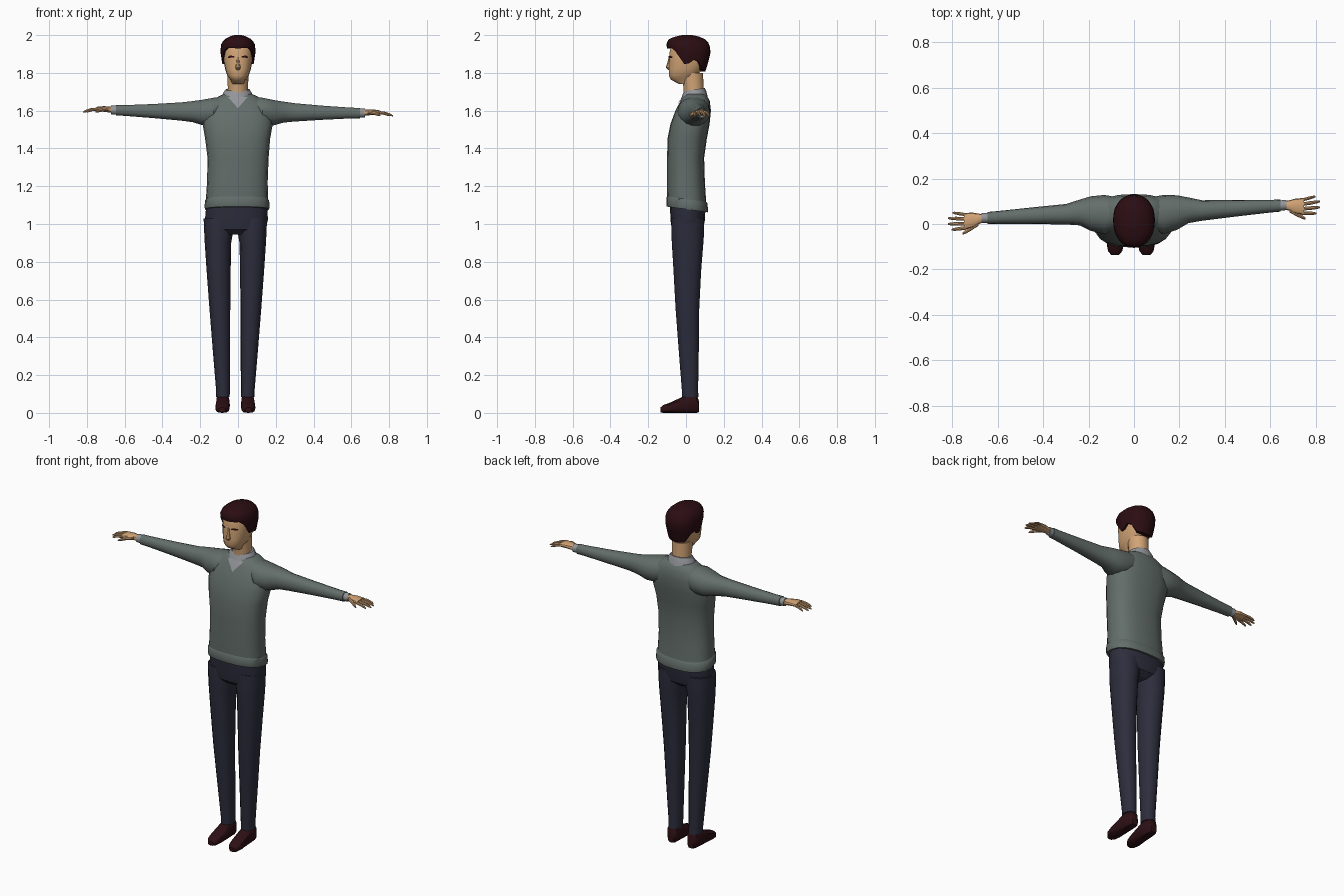
import bpy, bmesh, math
from mathutils import Vector
from mathutils.bvhtree import BVHTree

cube = bpy.data.objects.get("Cube")
if cube:
    bpy.data.objects.remove(cube, do_unlink=True)


def material(name, r, g, b):
    mat = bpy.data.materials.new(name)
    mat.use_nodes = True
    mat.diffuse_color = (r, g, b, 1)
    mat.node_tree.nodes["Principled BSDF"].inputs["Base Color"].default_value = (r, g, b, 1)
    return mat


WOOL = material("grey green wool", .125, .155, .143)
CLOTH = material("dark navy cloth", .026, .026, .046)
SKIN = material("skin", .64, .37, .18)
HAIR = material("dark brown hair", .024, .004, .006)
LEATHER = material("dark brown leather", .026, .005, .007)
SHIRT = material("light grey shirt", .29, .30, .32)


def finish(name, bm, mat, angle=35):
    """Turn a bmesh into a shaded object with one colour."""
    bmesh.ops.recalc_face_normals(bm, faces=bm.faces)
    mesh = bpy.data.meshes.new(name)
    bm.to_mesh(mesh)
    bm.free()
    mesh.materials.append(mat)
    obj = bpy.data.objects.new(name, mesh)
    bpy.context.collection.objects.link(obj)
    bpy.ops.object.select_all(action='DESELECT')
    obj.select_set(True)
    bpy.context.view_layer.objects.active = obj
    bpy.ops.object.shade_smooth_by_angle(angle=math.radians(angle))
    return obj


def soft(value, power):
    return math.copysign(abs(value) ** (2 / power), value)


def skin_rows(bm, rows):
    """Bridge equal rows of points and cap both ends."""
    rows = [[bm.verts.new(p) for p in row] for row in rows]
    for low, high in zip(rows, rows[1:]):
        for i in range(len(low)):
            j = (i + 1) % len(low)
            bm.faces.new((low[i], low[j], high[j], high[i]))
    bm.faces.new(rows[0])
    bm.faces.new(rows[-1])


def loft(name, sections, axis, mat, power=2.3, sides=16, warp=None):
    """Sections are (position on axis, u low, u high, v low, v high)."""
    bm = bmesh.new()
    rows = []
    for t, u0, u1, v0, v1 in sections:
        row = []
        for i in range(sides):
            a = math.tau * i / sides
            u = (u0 + u1) / 2 + (u1 - u0) / 2 * soft(math.cos(a), power)
            v = (v0 + v1) / 2 + (v1 - v0) / 2 * soft(math.sin(a), power)
            p = Vector({'x': (t, u, v), 'y': (u, t, v), 'z': (u, v, t)}[axis])
            row.append(warp(p) if warp else p)
        rows.append(row)
    skin_rows(bm, rows)
    return finish(name, bm, mat)


def decal(name, corners, target, mat):
    """Thin patch laid on the front of a part."""
    mesh = target.data
    tree = BVHTree.FromPolygons([v.co for v in mesh.vertices],
                                [list(p.vertices) for p in mesh.polygons])
    bm = bmesh.new()
    bm.faces.new([bm.verts.new((x, -1, z)) for x, z in corners])
    bmesh.ops.subdivide_edges(bm, edges=bm.edges[:], cuts=5, use_grid_fill=True)
    for v in bm.verts:
        hit = tree.ray_cast(v.co, Vector((0, 1, 0)))[0]
        v.co.y = (hit.y if hit else 0) - .005
    return finish(name, bm, mat)


def lookup(table, t):
    """Linear interpolation of the row values by the first column."""
    for a, b in zip(table, table[1:]):
        if t <= b[0]:
            f = max(0, (t - a[0]) / (b[0] - a[0]))
            return [p + (q - p) * f for p, q in zip(a[1:], b[1:])]
    return table[-1][1:]


# Sweater body with a hem that drops at the back
def hem_drop(p):
    if p.z < 1.15:
        p.z -= .14 * p.y
    return p


sweater = loft("sweater_body", [
    (1.08, -.172, .162, -.098, .112), (1.13, -.17, .16, -.1, .107),
    (1.22, -.164, .157, -.1, .1), (1.35, -.161, .162, -.1, .096),
    (1.45, -.174, .17, -.098, .11), (1.53, -.187, .184, -.082, .125),
    (1.6, -.175, .175, -.056, .132), (1.65, -.14, .14, -.03, .126),
    (1.677, -.1, .1, -.014, .112), (1.69, -.07, .07, 0, .098)],
    'z', WOOL, 2.5, 20, hem_drop)
loft("sweater_hem", [(1.078, -.174, .164, -.102, .116), (1.09, -.177, .167, -.104, .117),
                     (1.125, -.175, .165, -.104, .113), (1.134, -.168, .158, -.099, .106)],
     'z', WOOL, 2.5, 20, hem_drop)
decal("shirt_front", [(-.053, 1.672), (0, 1.613), (.05, 1.672)], sweater, SHIRT)


# Shirt collar, higher at the back
def collar_tilt(p):
    p.z += .15 * (p.y - .045)
    return p


loft("shirt_collar", [(1.662, -.092, .085, -.03, .115), (1.695, -.078, .072, -.018, .107),
                      (1.712, -.066, .062, -.01, .1)], 'z', SHIRT, 2, 16, collar_tilt)

# Neck, head and nose
loft("neck", [(1.66, -.058, .056, -.012, .098), (1.72, -.054, .053, -.014, .094),
              (1.8, -.056, .056, -.03, .092)], 'z', SKIN, 2, 14)
head = loft("head", [
    (1.742, -.03, .03, -.04, .03), (1.765, -.04, .04, -.082, .04),
    (1.785, -.057, .057, -.092, .06), (1.82, -.068, .068, -.092, .09),
    (1.86, -.076, .076, -.09, .112), (1.91, -.079, .079, -.088, .118),
    (1.95, -.072, .072, -.078, .108), (1.98, -.045, .045, -.05, .075)],
    'z', SKIN, 2.4, 18)
loft("nose", [(1.815, -.01, .01, -.094, -.07), (1.828, -.015, .015, -.107, -.07),
              (1.85, -.01, .01, -.1, -.07), (1.885, -.006, .006, -.091, -.07)],
     'z', SKIN, 2, 8)
for side, label in ((-1, "right"), (1, "left")):
    decal(label + "_eye", [(side * .018, 1.882), (side * .02, 1.888), (side * .04, 1.893),
                           (side * .054, 1.885), (side * .052, 1.879)], head, HAIR)

# Hair cap: the hairline height depends on the angle from the front
hair_shape = [(1.8, .078, -.075, .1), (1.86, .085, -.085, .119), (1.91, .093, -.096, .13),
              (1.95, .09, -.104, .125), (1.975, .075, -.095, .108),
              (1.99, .052, -.068, .08), (2, .02, -.02, .035)]
hairline = [(0, 1.93), (42, 1.932), (58, 1.905), (72, 1.85), (86, 1.842),
            (100, 1.872), (115, 1.862), (140, 1.815), (180, 1.808)]


def hair_point(angle, step, inset=1.0):
    off = abs((math.degrees(angle) + 180) % 360 - 180)
    base = lookup(hairline, off)[0]
    z = base + (2 - base) * step
    rx, front, back = lookup(hair_shape, z)
    x = rx * soft(math.sin(angle), 2.2) * inset
    y = (front + back) / 2 - (back - front) / 2 * soft(math.cos(angle), 2.2) * inset
    return (x, y, z)


angles = [math.tau * i / 28 for i in range(28)]
bm = bmesh.new()
skin_rows(bm, [[hair_point(a, 0, .75) for a in angles]] +
          [[hair_point(a, 1 - (1 - k / 8) ** 1.6) for a in angles] for k in range(9)])
finish("hair", bm, HAIR)

# Trouser seat
loft("trouser_seat", [(.945, -.1, .08, -.05, .06), (.97, -.165, .145, -.075, .09),
                      (1.02, -.175, .158, -.082, .1), (1.1, -.168, .156, -.085, .104)],
     'z', CLOTH, 2.4, 16)

for side, label in ((-1, "right"), (1, "left")):
    # Trouser leg and shoe, modelled outward from the body's middle line
    def leg_place(p):
        return Vector((side * p.x - .014, p.y, p.z))

    loft(label + "_trouser_leg", [
        (.085, .03, .102, -.022, .066), (.12, .029, .102, -.022, .064),
        (.35, .028, .121, -.04, .068), (.55, .027, .137, -.055, .07),
        (.75, .025, .152, -.066, .08), (.9, .022, .162, -.075, .092),
        (.96, .012, .165, -.078, .096), (1.03, .01, .168, -.075, .095)],
        'z', CLOTH, 2.2, 12, leg_place)
    loft(label + "_shoe", [
        (.07, .045, .085, .005, .06), (.055, .033, .098, 0, .1), (.01, .03, .102, 0, .1),
        (-.04, .029, .105, 0, .075), (-.09, .031, .106, 0, .052),
        (-.12, .038, .1, 0, .042), (-.136, .052, .087, .003, .028)],
        'y', LEATHER, 2.8, 12, leg_place)

    # The left arm reaches slightly further back and lower than the right
    def arm_place(p):
        reach = max(0, p.x - .15) if side > 0 else 0
        return Vector((side * p.x, p.y + .11 * reach, p.z - .03 * reach))

    loft(label + "_sleeve", [
        (.06, -.01, .115, 1.55, 1.675), (.13, -.045, .128, 1.52, 1.67),
        (.19, -.03, .122, 1.522, 1.659), (.24, -.006, .107, 1.538, 1.652),
        (.3, -.002, .088, 1.546, 1.645), (.45, 0, .073, 1.56, 1.636),
        (.6, .001, .057, 1.572, 1.63), (.645, 0, .053, 1.574, 1.63)],
        'x', WOOL, 2.2, 14, arm_place)
    loft(label + "_cuff", [(.62, .004, .05, 1.578, 1.627), (.672, .004, .049, 1.58, 1.627)],
         'x', SHIRT, 2, 12, arm_place)
    loft(label + "_palm", [
        (.65, .008, .044, 1.587, 1.62), (.68, .002, .045, 1.59, 1.622),
        (.71, -.015, .05, 1.594, 1.624), (.75, -.026, .049, 1.598, 1.62)],
        'x', SKIN, 2.3, 12, arm_place)

    # Fingers and thumb: start, tip and thickness
    digits = [("little", (.74, .041), (.8, .05), .007), ("ring", (.74, .022), (.82, .026), .008),
              ("middle", (.74, .002), (.82, 0), .008), ("index", (.74, -.017), (.803, -.025), .008),
              ("thumb", (.685, .002), (.755, -.043), .01)]
    for finger, start, tip, r in digits:
        rows = []
        for f, scale in ((0, 1), (.5, 1), (.85, .8), (1, .4)):
            x, y = (a + (b - a) * f for a, b in zip(start, tip))
            z = 1.609 - .016 * f * f
            rows.append((x, y - r * scale, y + r * scale, z - r * scale, z + r * scale))
        loft(label + "_" + finger + "_finger", rows, 'x', SKIN, 2, 8, arm_place)
